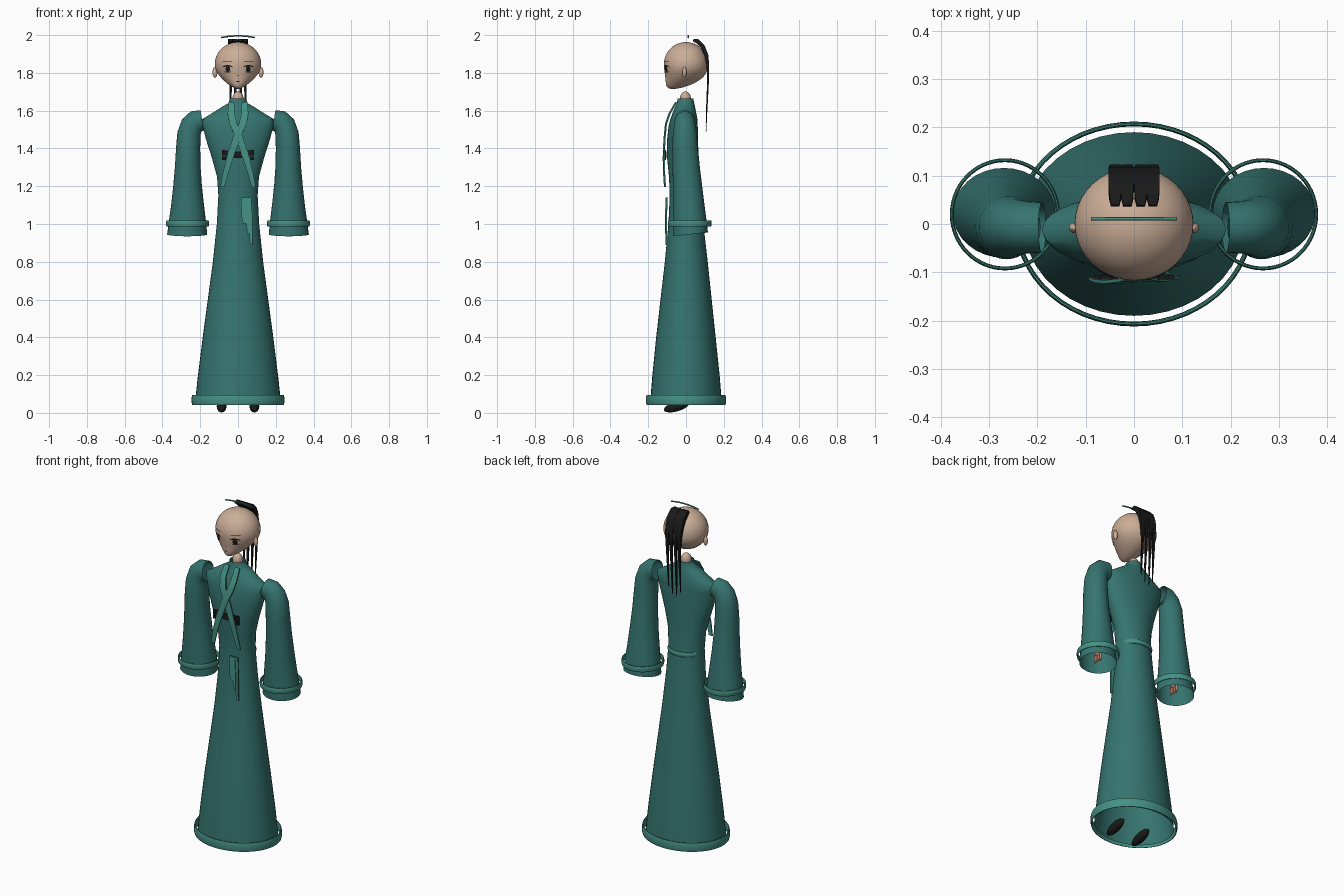
import bpy, bmesh, math
from mathutils import Vector as V

if "Cube" in bpy.data.objects:
    bpy.data.objects.remove(bpy.data.objects["Cube"])


def material(name, rgb):
    m = bpy.data.materials.new(name)
    m.diffuse_color = (*rgb, 1)
    m.use_nodes = True
    m.node_tree.nodes["Principled BSDF"].inputs["Base Color"].default_value = m.diffuse_color
    return m


ROBE = material("deep teal", (0.036, 0.175, 0.16))
TRIM = material("light teal", (0.06, 0.28, 0.23))
SKIN = material("skin", (0.60, 0.42, 0.31))
HAND = material("warm skin", (0.56, 0.27, 0.19))
BLACK = material("black", (0.01, 0.01, 0.011))


def finish(name, bm, mat, smooth=True):
    bmesh.ops.recalc_face_normals(bm, faces=bm.faces)
    me = bpy.data.meshes.new(name)
    bm.to_mesh(me)
    bm.free()
    me.materials.append(mat)
    ob = bpy.data.objects.new(name, me)
    bpy.context.collection.objects.link(ob)
    if smooth:
        bpy.context.view_layer.objects.active = ob
        ob.select_set(True)
        bpy.ops.object.shade_smooth_by_angle(angle=math.radians(45))
        ob.select_set(False)
    return ob


def ellipse(c, u, v, n=40):
    c, u, v = V(c), V(u), V(v)
    return [c + u * math.cos(a) + v * math.sin(a)
            for a in (2 * math.pi * i / n for i in range(n))]


def loft(name, rings, mat, caps=False, closed=False):
    """Skin a list of equal-length point loops."""
    bm = bmesh.new()
    vs = [[bm.verts.new(p) for p in r] for r in rings]
    n = len(vs[0])
    pairs = list(zip(vs, vs[1:])) + ([(vs[-1], vs[0])] if closed else [])
    for a, b in pairs:
        for i in range(n):
            bm.faces.new((a[i], a[(i + 1) % n], b[(i + 1) % n], b[i]))
    if caps:
        bm.faces.new(vs[0])
        bm.faces.new(vs[-1])
    return finish(name, bm, mat)


def band(name, c, rx, ry, r, h, mat):
    """Elliptical hoop with a tall thin oval section."""
    rings = []
    for k in range(10):
        a = 2 * math.pi * k / 10
        d = r * math.cos(a)
        rings.append(ellipse((c[0], c[1], c[2] + h * math.sin(a)),
                             (rx + d, 0, 0), (0, ry + d, 0), 56))
    return loft(name, rings, mat, closed=True)


def ribbon(name, pts, widths, thick, mat):
    """Flat strip along pts, its width lying along x."""
    rings = []
    for i, p in enumerate(pts):
        t = V(pts[min(i + 1, len(pts) - 1)]) - V(pts[max(i - 1, 0)])
        nrm = V((0, -t.z, t.y)).normalized() * thick[i] / 2
        u = V((widths[i] / 2, 0, 0))
        rings.append([V(p) + u + nrm, V(p) - u + nrm, V(p) - u - nrm, V(p) + u - nrm])
    return loft(name, rings, mat, caps=True)


def ellipsoid(name, c, size, mat, tilt=0):
    bm = bmesh.new()
    bmesh.ops.create_uvsphere(bm, u_segments=20, v_segments=12, radius=1)
    ob = finish(name, bm, mat)
    ob.location, ob.scale, ob.rotation_euler = c, size, (tilt, 0, 0)
    return ob


# Robe: open-bottomed gown (height, half width, front y, back y)
robe = [(0.05, .228, -.19, .19), (0.2, .212, -.178, .178), (0.4, .187, -.158, .157),
        (0.6, .160, -.135, .136), (0.8, .133, -.112, .115), (1.0, .112, -.093, .092),
        (1.15, .104, -.086, .076), (1.25, .111, -.09, .069), (1.35, .138, -.1, .066),
        (1.45, .170, -.1, .064), (1.52, .188, -.092, .062), (1.555, .19, -.083, .06),
        (1.585, .14, -.072, .055), (1.62, .085, -.058, .048), (1.64, .05, -.048, .043),
        (1.665, .043, -.044, .039)]
loft("robe", [ellipse((0, (f + b) / 2, z), (w, 0, 0), (0, (b - f) / 2, 0))
              for z, w, f, b in robe], ROBE)
band("hem_band", (0, 0, .068), .241, .207, .005, .027, TRIM)
band("belt", (0, .015, 1.14), .09, .067, .007, .014, TRIM)

# Sleeves, cuffs, hands and shoes on both sides
sleeve = [(.19, -.007, 1.548, 82, .055, .052), (.222, -.007, 1.543, 62, .06, .054),
          (.247, -.007, 1.515, 38, .063, .058), (.26, -.006, 1.47, 15, .063, .064),
          (.264, -.005, 1.4, 4, .064, .068), (.266, .001, 1.3, 0, .068, .072),
          (.267, .008, 1.2, 0, .076, .077), (.267, .014, 1.1, 0, .087, .083),
          (.268, .02, 1.0, 0, .1, .09), (.269, .023, .945, 0, .106, .093)]
for s, side in ((-1, "left"), (1, "right")):
    rings = []
    for i, (x, y, z, a, ru, rv) in enumerate(sleeve):
        a = math.radians(a)
        tilt = .012 * i
        rings.append(ellipse((s * x, y, z), (s * ru * math.cos(a), 0, ru * math.sin(a)),
                             (0, rv, rv * tilt), 32))
    loft(side + "_sleeve", rings, ROBE)
    band(side + "_cuff_band", (s * .267, .02, 1.003), .11, .112, .004, .017, TRIM)
    ellipsoid(side + "_palm", (s * .265, .015, 1.03), (.016, .028, .035), HAND)
    for k in range(4):
        ellipsoid(side + "_finger", (s * .265, -.007 + .015 * k, .985),
                  (.006, .006, .03), HAND)
    ellipsoid(side + "_shoe", (s * .087, -.05, .034), (.026, .07, .026), BLACK, math.radians(16))

# Crossed lapels
for s, side in ((-1, "left"), (1, "right")):
    pts = [(s * .035, -.05, 1.645), (s * .037, -.085, 1.585), (s * .025, -.104, 1.53),
           (s * -.01, -.112, 1.45), (s * -.043, -.116, 1.35), (s * -.066, -.114, 1.27),
           (s * -.083, -.109, 1.195)]
    pts = [(x, y - (.004 if s > 0 else 0), z) for x, y, z in pts]
    ribbon(side + "_lapel", pts, [.03, .036, .04, .04, .036, .03, .022], [.007] * 7, TRIM)

# Dark chest ornament
for s in (-1, 1):
    for z, x0, x1, h in ((1.382, .03, .068, .016), (1.366, .02, .084, .009),
                         (1.348, .045, .084, .018), (1.38, .07, .084, .022)):
        ribbon("chest_ornament", [(s * (x0 + x1) / 2, -.111, z + h / 2),
                                  (s * (x0 + x1) / 2, -.111, z - h / 2)],
               [x1 - x0] * 2, [.008] * 2, BLACK)
ribbon("ornament_centre", [(0, -.108, 1.385), (0, -.108, 1.35)], [.04] * 2, [.008] * 2, BLACK)

# Hanging sash tails
for x0, x1, zb, y in ((.026, .034, 1.0, -.1), (.044, .056, .95, -.104), (.06, .07, .89, -.1)):
    ribbon("sash_tail", [(x0, y, 1.14), ((x0 + x1) / 2, y - .004, 1.04), (x1, y - .004, zb)],
           [.02, .023, .014], [.007] * 3, TRIM)

# Neck and head
ellipsoid("neck", (0, -.003, 1.665), (.029, .029, .037), SKIN)
HX, HY, HZ = .123, .117, 1.845


def jaw(z):
    """Depth below the head centre, 0 to 1."""
    return min(max((HZ - z) / .13, 0), 1)


bm = bmesh.new()
bmesh.ops.create_uvsphere(bm, u_segments=40, v_segments=28, radius=1)
for v in bm.verts:
    t = max(-v.co.z, 0)
    v.co = (v.co.x * HX * (1 - .45 * t * t), v.co.y * HY - .07 * t ** 3,
            HZ + v.co.z * (.13 if v.co.z < 0 else .118))
finish("head", bm, SKIN)


def face_y(x, z):
    t = jaw(z) if z < HZ else (z - HZ) / .118
    r = math.sqrt(max(1 - t * t, 0))
    w = HX * r * (1 - .45 * jaw(z) ** 2)
    return -HY * r * math.sqrt(max(1 - (x / w) ** 2, 0)) - .07 * jaw(z) ** 3


def face_patch(name, cx, cz, rx, rz, mat, bend=0):
    """Thin oval laid over the face; bend lowers its ends."""
    bm = bmesh.new()
    rows = []
    for i in range(13):
        k = -math.cos(math.pi * i / 12)
        x, h = cx + rx * k, max(rz * math.sqrt(max(1 - k * k, 0)), .0004)
        z = cz - bend * k * k
        rows.append([bm.verts.new((x, face_y(x, q) - .003, q)) for q in (z - h, z, z + h)])
    for a, b in zip(rows, rows[1:]):
        for j in range(2):
            bm.faces.new((a[j], b[j], b[j + 1], a[j + 1]))
    finish(name, bm, mat)


for s in (-1, 1):
    face_patch("iris", s * .054, 1.82, .013, .016, BLACK)
    face_patch("upper_lash", s * .055, 1.838, .029, .004, BLACK, .008)
    face_patch("lower_lash", s * .055, 1.803, .02, .002, BLACK, -.004)
    face_patch("brow", s * .057, 1.862, .024, .002, BLACK, .003)
    ellipsoid("ear", (s * .122, -.008, 1.803), (.013, .011, .028), SKIN)
face_patch("nose", 0, 1.785, .004, .002, BLACK)
face_patch("mouth", 0, 1.755, .009, .003, BLACK)

# Hair: four locks that lie over the back of the head and hang to points
back = [(.038, 1.973), (.06, 1.968), (.088, 1.94), (.108, 1.895), (.116, 1.84),
        (.117, 1.77), (.114, 1.69), (.11, 1.6), (.106, 1.49)]
for i, (x, drop) in enumerate(((-.039, .9), (-.014, 1), (.014, .97), (.039, .85))):
    pts = [(x, y, z if z > 1.8 else 1.8 - (1.8 - z) * drop) for y, z in back]
    ribbon("hair_lock", pts, [.018, .026, .028, .027, .022, .015, .012, .009, .003],
           [.012, .024, .024, .02, .014, .01, .008, .006, .003], BLACK)

# Hairpin: slim bowed rod above the crown
loft("hairpin", [ellipse((.089 * k, .011, 1.996 - .009 * k * k), (0, .004, 0), (0, 0, .004), 8)
                 for k in (i / 8 - 1 for i in range(17))], TRIM, caps=True)
